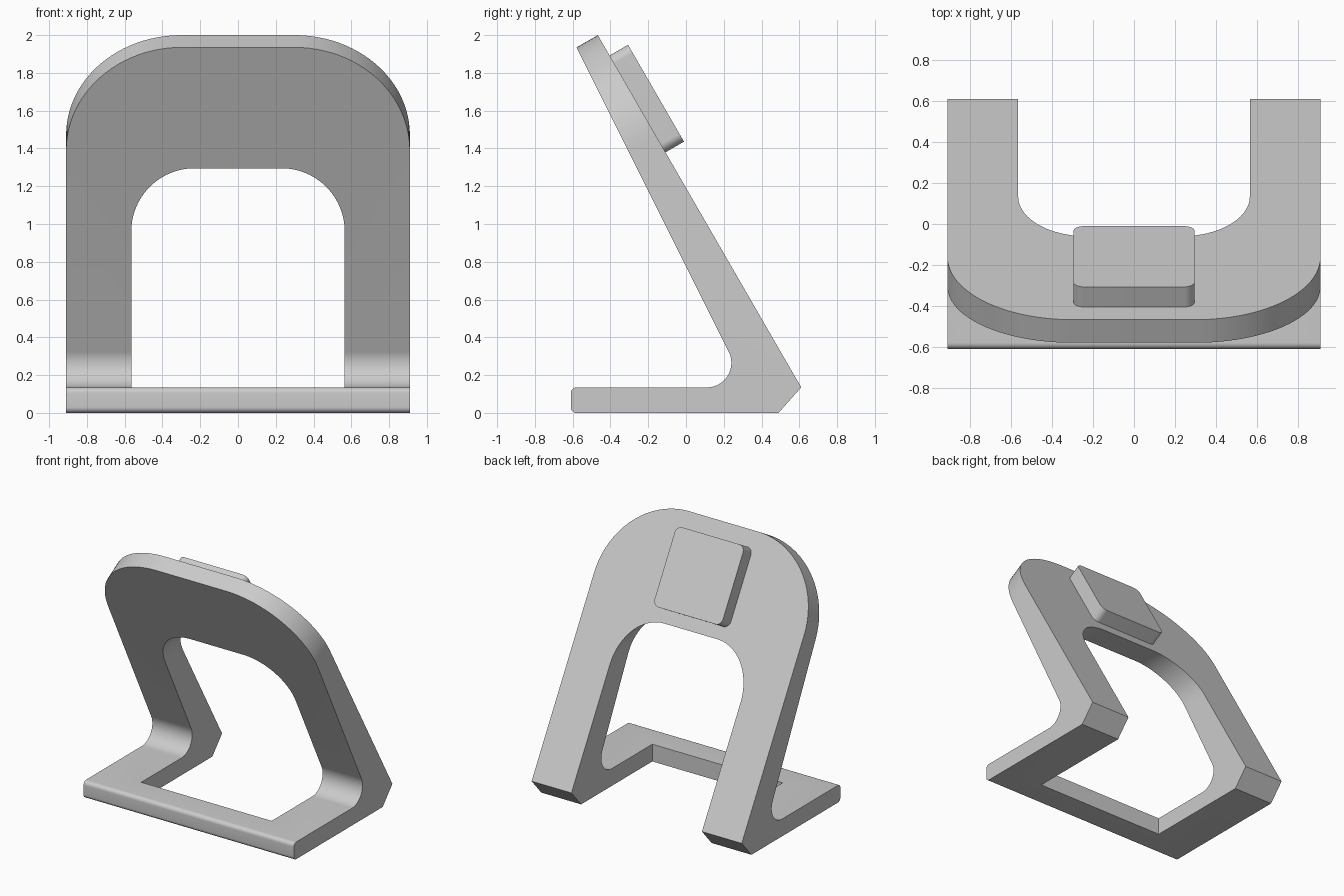
import bpy, bmesh, math
from mathutils import Matrix, Vector

if "Cube" in bpy.data.objects:
    bpy.data.objects.remove(bpy.data.objects["Cube"])

# One flat grey for everything
grey = bpy.data.materials.new("light grey")
grey.use_nodes = True
colour = (0.6, 0.6, 0.6, 1)
grey.diffuse_color = colour
grey.node_tree.nodes["Principled BSDF"].inputs["Base Color"].default_value = colour


def arc(cx, cy, r, start, end, steps=24):
    angles = [math.radians(start + (end - start) * i / steps) for i in range(steps + 1)]
    return [(cx + r * math.cos(a), cy + r * math.sin(a)) for a in angles]


def rounded_rect(half, low, high, r_low, r_high):
    """Outline symmetric in x, with separate bottom and top corner radii."""
    points = []
    for sx, y, sy, r, start in ((1, low, 1, r_low, -90), (1, high, -1, r_high, 0),
                                (-1, high, -1, r_high, 90), (-1, low, 1, r_low, 180)):
        if r:
            points += arc(sx * (half - r), y + sy * r, r, start, start + 90)
        else:
            points.append((sx * half, y))
    return points


def prism(name, outline, z0, z1, frame):
    bm = bmesh.new()
    base = bm.faces.new([bm.verts.new((x, y, z0)) for x, y in outline])
    top = bmesh.ops.extrude_face_region(bm, geom=[base])["geom"]
    bmesh.ops.translate(bm, vec=(0, 0, z1 - z0),
                        verts=[v for v in top if isinstance(v, bmesh.types.BMVert)])
    bm.transform(frame)
    bmesh.ops.recalc_face_normals(bm, faces=bm.faces)
    mesh = bpy.data.meshes.new(name)
    bm.to_mesh(mesh)
    bm.free()
    mesh.materials.append(grey)
    obj = bpy.data.objects.new(name, mesh)
    bpy.context.collection.objects.link(obj)
    return obj


def select(obj):
    bpy.ops.object.select_all(action='DESELECT')
    obj.select_set(True)
    bpy.context.view_layer.objects.active = obj


def boolean(obj, cutter, operation):
    mod = obj.modifiers.new("cut", 'BOOLEAN')
    mod.operation, mod.object, mod.solver = operation, cutter, 'EXACT'
    select(obj)
    bpy.ops.object.modifier_apply(modifier=mod.name)
    bpy.data.objects.remove(cutter)


def make_frame(x, y, z, origin=(0, 0, 0)):
    rot = Matrix((x, y, z)).transposed().to_4x4()
    return Matrix.Translation(Vector(origin)) @ rot


# Frames: side profile, front outline, and the leaning back face
tilt = math.radians(30)
sn, cs = math.sin(tilt), math.cos(tilt)
side = make_frame((0, 1, 0), (0, 0, 1), (1, 0, 0))
front = make_frame((1, 0, 0), (0, 0, 1), (0, -1, 0))
lean = make_frame((-1, 0, 0), (0, -sn, cs), (0, cs, sn), (0, 0.61, 0.135))
length = (2 - 0.135) / cs

# Stand: foot and tapered leaning panel as one side profile
top_back = lean @ Vector((0, length, 0))
top_front = lean @ Vector((0, length, -0.13))
profile = arc(-0.58, 0.03, 0.03, 180, 270, 8)
profile += [(0.49, 0), (0.61, 0.135), top_back.yz, top_front.yz]
profile += arc(0.11, 0.265, 0.13, 26.6, -90)
profile += arc(-0.58, 0.105, 0.03, 90, 180, 8)
stand = prism("stand", profile, -1, 1, side)

# Outer outline with large top corners, then the arched opening
boolean(stand, prism("outline", rounded_rect(0.91, -2, length, 0, 0.61), -3, 2, lean), 'INTERSECT')
boolean(stand, prism("opening", rounded_rect(0.565, -1, 1.295, 0, 0.335), -1, 0.39, front), 'DIFFERENCE')

# Round recess in the panel, inside the raised frame
mid = 1.733
disc = arc(0, mid, 0.175, 0, 360, 64)[:-1]
boolean(stand, prism("recess", disc, -0.075, 0.2, lean), 'DIFFERENCE')

# Raised square frame on the back of the panel
holder = prism("holder_frame", rounded_rect(0.296, mid - 0.296, mid + 0.296, 0.05, 0.05),
               -0.01, 0.113, lean)
boolean(holder, prism("pocket", rounded_rect(0.243, mid - 0.243, mid + 0.243, 0.035, 0.035),
                      -0.1, 0.3, lean), 'DIFFERENCE')

for obj in (stand, holder):
    select(obj)
    bpy.ops.object.shade_smooth_by_angle(angle=math.radians(30))
